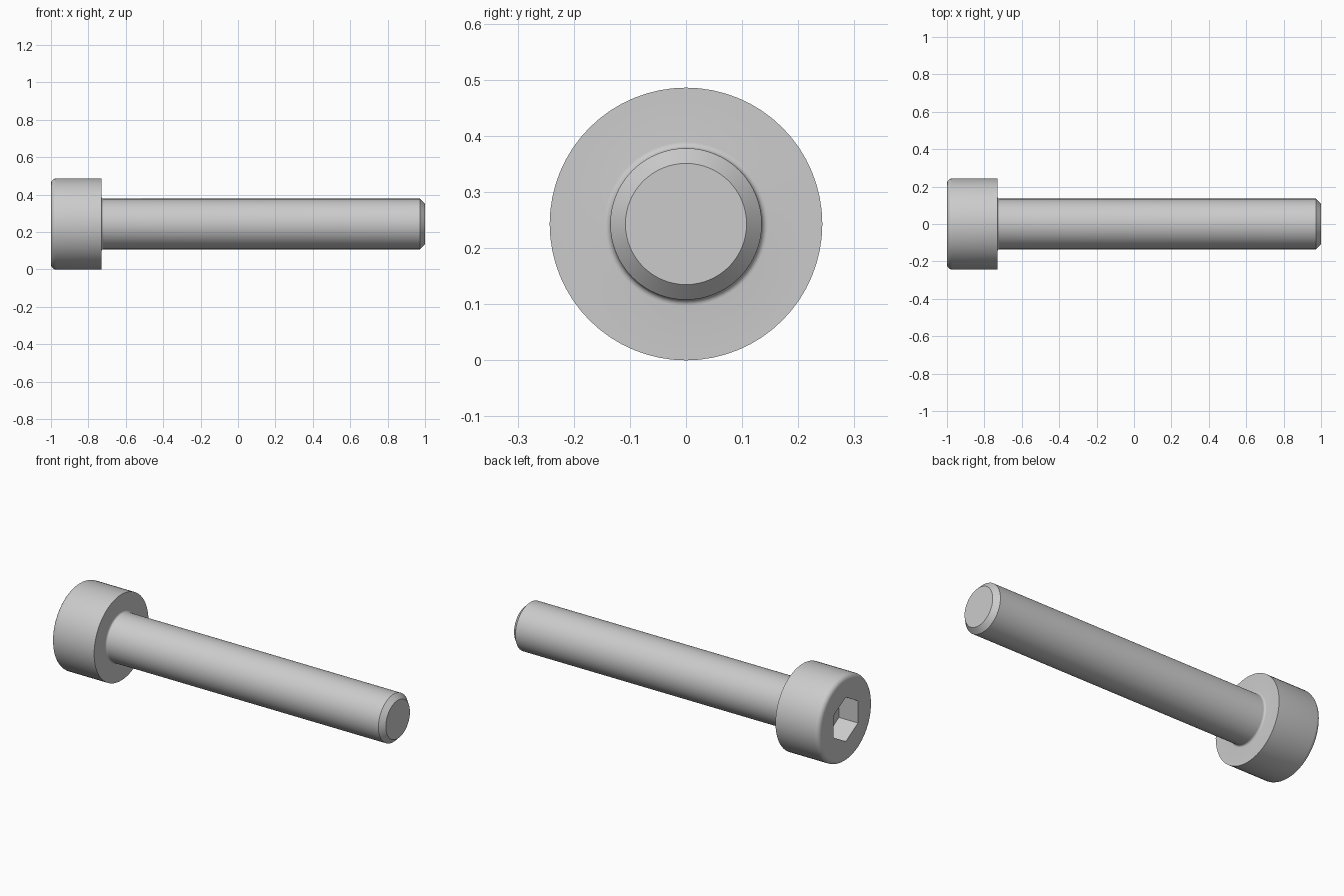
import bpy, bmesh
from math import sin, cos, pi, radians

if "Cube" in bpy.data.objects:
    bpy.data.objects.remove(bpy.data.objects["Cube"])

R_HEAD, R_SHANK = 0.243, 0.135
ROUND, FILLET, CHAMFER = 0.027, 0.011, 0.027
HEAD_END = -0.73
HEX_R, HEX_DEPTH = 0.125, 0.119


def arc(cx, cr, rad, a0, a1, n=6):
    """Points (x, r) along an arc, angles in degrees."""
    return [(cx + rad * cos(radians(a0 + (a1 - a0) * i / n)),
             cr + rad * sin(radians(a0 + (a1 - a0) * i / n))) for i in range(n + 1)]


def add_object(name, bm):
    bmesh.ops.recalc_face_normals(bm, faces=bm.faces)
    mesh = bpy.data.meshes.new(name)
    bm.to_mesh(mesh)
    bm.free()
    ob = bpy.data.objects.new(name, mesh)
    ob.location.z = R_HEAD
    bpy.context.collection.objects.link(ob)
    return ob


# Screw body: half profile turned around the x axis
profile = [(-1, 0)]
profile += arc(-1 + ROUND, R_HEAD - ROUND, ROUND, 180, 90)
profile += [(HEAD_END, R_HEAD)]
profile += arc(HEAD_END + FILLET, R_SHANK + FILLET, FILLET, 180, 270)
profile += [(1 - CHAMFER, R_SHANK), (1, R_SHANK - CHAMFER), (1, 0)]
bm = bmesh.new()
verts = [bm.verts.new((x, 0, r)) for x, r in profile]
edges = [bm.edges.new(pair) for pair in zip(verts, verts[1:])]
bmesh.ops.spin(bm, geom=verts + edges, cent=(0, 0, 0), axis=(1, 0, 0),
               angle=2 * pi, steps=64, use_duplicate=False)
bmesh.ops.remove_doubles(bm, verts=bm.verts, dist=1e-5)
screw = add_object("cap_screw", bm)

# Hexagonal socket cutter, corners pointing up and down
bm = bmesh.new()
ring = [bm.verts.new((-1.1, HEX_R * sin(i * pi / 3), HEX_R * cos(i * pi / 3)))
        for i in range(6)]
face = bm.faces.new(ring)
out = bmesh.ops.extrude_face_region(bm, geom=[face], use_keep_orig=True)
for v in out["geom"]:
    if isinstance(v, bmesh.types.BMVert):
        v.co.x = -1 + HEX_DEPTH
cutter = add_object("socket_cutter", bm)
cutter.hide_render = True

# Cut the socket, then smooth the round surfaces
mod = screw.modifiers.new("socket", 'BOOLEAN')
mod.operation = 'DIFFERENCE'
mod.solver = 'EXACT'
mod.object = cutter
bpy.context.view_layer.objects.active = screw
screw.select_set(True)
bpy.ops.object.modifier_apply(modifier=mod.name)
bpy.data.objects.remove(cutter)
bpy.ops.object.shade_smooth_by_angle(angle=radians(30))
